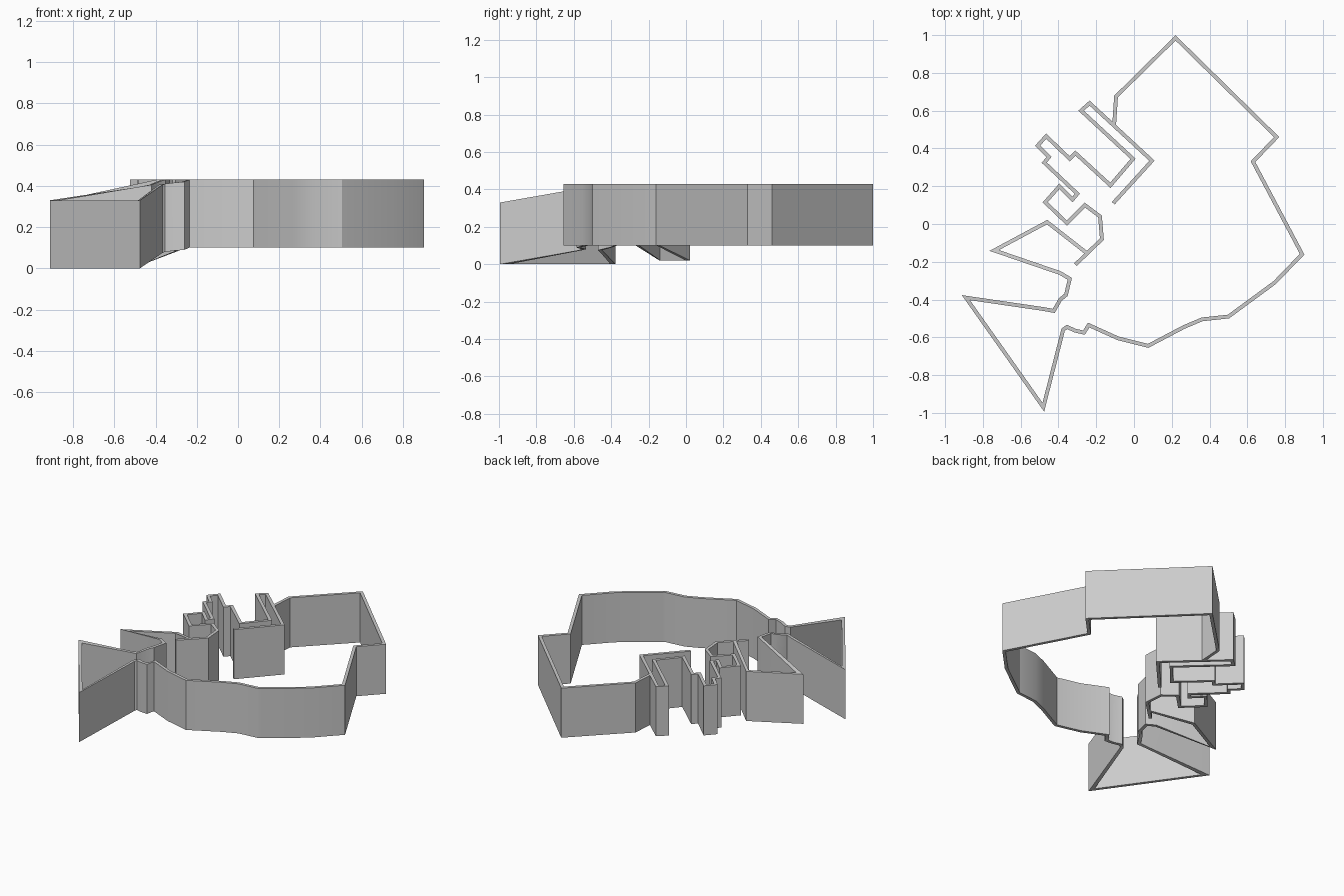
import bpy
import bmesh
from mathutils import Vector

UNIT = 0.01          # paths are written in hundredths
HALF_WIDTH = 0.01
BASE = 0.10
HEIGHT = 0.33

if "Cube" in bpy.data.objects:
    bpy.data.objects.remove(bpy.data.objects["Cube"], do_unlink=True)

grey = bpy.data.materials.new("light grey")
grey.use_nodes = True
grey.diffuse_color = (0.6, 0.6, 0.6, 1)
grey.node_tree.nodes["Principled BSDF"].inputs["Base Color"].default_value = (0.6, 0.6, 0.6, 1)


def mitre(points, i):
    """Sideways offset that keeps the wall equally thick around a corner."""
    p = points[i]
    before = (p - points[i - 1]).normalized() if i > 0 else None
    after = (points[i + 1] - p).normalized() if i < len(points) - 1 else None
    before, after = before or after, after or before
    side_a = Vector((-before.y, before.x))
    side_b = Vector((-after.y, after.x))
    mid = (side_a + side_b).normalized()
    return mid * (HALF_WIDTH / max(mid.dot(side_a), 0.3))


def build_wall(name, path):
    """Thick wall along a path of (x, y) or (x, y, drop below the base)."""
    points = [Vector(p[:2]) * UNIT for p in path]
    drops = [p[2] * UNIT if len(p) > 2 else 0 for p in path]
    bm = bmesh.new()
    rings = []
    for i, p in enumerate(points):
        off = mitre(points, i)
        low = BASE - drops[i]
        high = low + HEIGHT
        corners = ((p + off, low), (p - off, low), (p - off, high), (p + off, high))
        rings.append([bm.verts.new((c.x, c.y, z)) for c, z in corners])
    for a, b in zip(rings, rings[1:]):
        for k in range(4):
            n = (k + 1) % 4
            bm.faces.new((a[k], a[n], b[n], b[k]))
    bm.faces.new(rings[0])
    bm.faces.new(reversed(rings[-1]))
    bmesh.ops.recalc_face_normals(bm, faces=bm.faces)
    mesh = bpy.data.meshes.new(name)
    bm.to_mesh(mesh)
    bm.free()
    mesh.materials.append(grey)
    obj = bpy.data.objects.new(name, mesh)
    bpy.context.collection.objects.link(obj)
    bpy.ops.object.select_all(action="DESELECT")
    obj.select_set(True)
    bpy.context.view_layer.objects.active = obj
    bpy.ops.object.shade_smooth_by_angle()
    return obj


# Stepped wall around the small rooms, from its free end to the stub
upper_rooms = [(-11, 11), (9.5, 33.5), (-23.5, 64), (-28, 60), (-0.5, 34.5),
               (-12.5, 20.5), (-31, 37.5), (-34, 34.5), (-46.5, 46.5),
               (-51, 41.5), (-45, 35.5), (-47.5, 32.5)]
lower_rooms = [(-30, 16), (-32.5, 13), (-39.5, 20), (-47, 11.5), (-35.5, 0.5),
               (-26, 10), (-18, 4), (-17, -8), (-31, -21.5)]
build_wall("stepped_room_wall", upper_rooms + lower_rooms)

# Outer wall: side wedge, sloping front wedge, curved front, angular back
side_wedge = [(-25.5, -15), (-46, 1, 8), (-74, -14, 8), (-39, -26), (-34, -29),
              (-36, -37.5), (-39, -40, 1)]
front_wedge = [(-42.5, -46, 2.5), (-48, -45, 3.5), (-89, -39, 10),
               (-48, -97, 10), (-37.5, -56, 2.5), (-35.5, -54.5, 2),
               (-31, -56.5, 1.5), (-26.5, -57.5, 1), (-24, -53.5)]
curved_front = [(-8.5, -60.5), (7.5, -64.5), (26.5, -54.5), (36, -50.5),
                (50, -49), (74.5, -31), (89, -16)]
angular_back = [(63, 33), (75.5, 46), (22, 98.5), (-9.5, 67.5), (-10.5, 52.5)]
build_wall("outer_wall", side_wedge + front_wedge + curved_front + angular_back)
